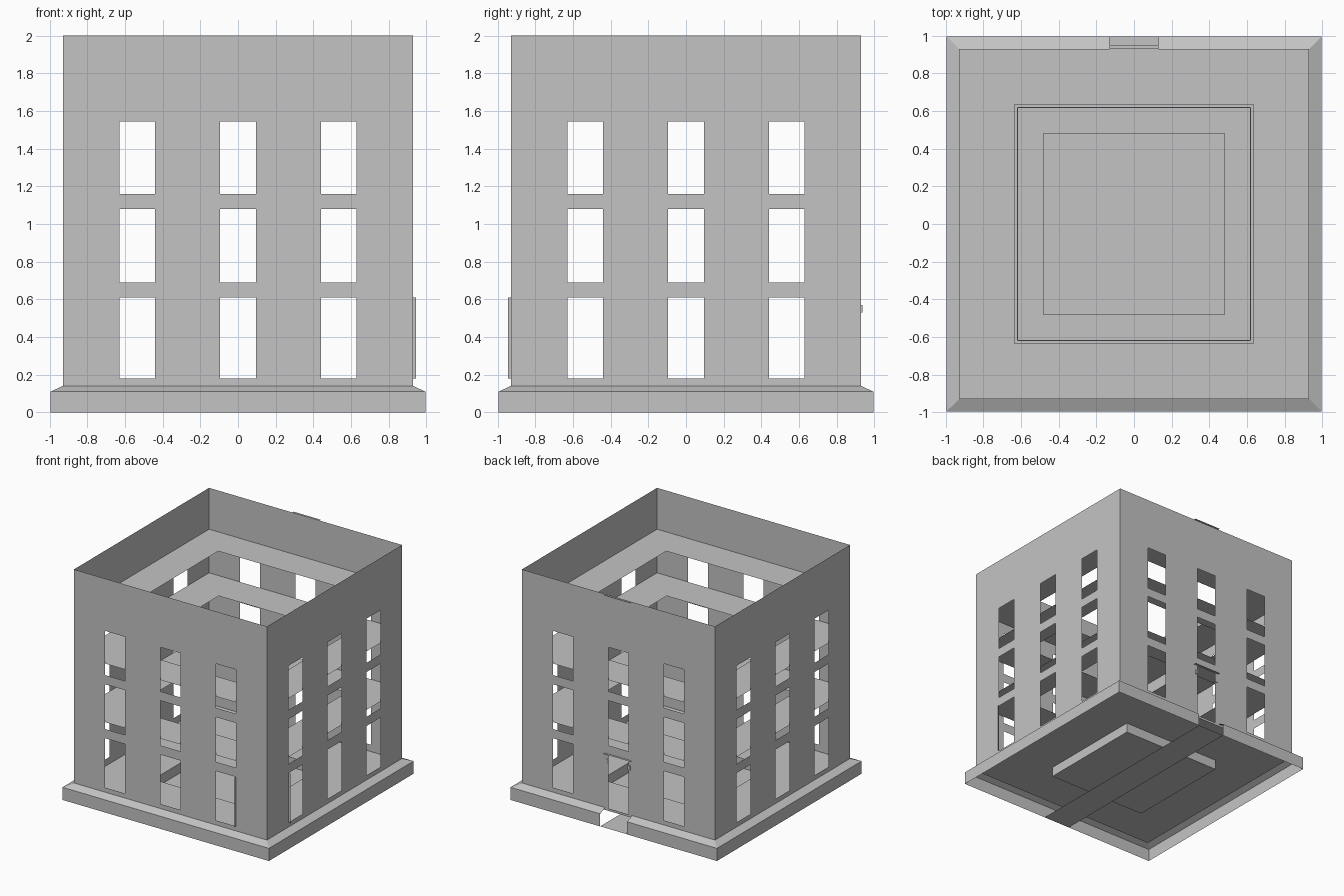
import bpy
import bmesh
from math import pi
from mathutils import Matrix

cube = bpy.data.objects.get("Cube")
if cube:
    bpy.data.objects.remove(cube, do_unlink=True)

GREY = 0.55
stone = bpy.data.materials.new("plain grey stone")
stone.use_nodes = True
stone.diffuse_color = (GREY, GREY, GREY, 1)
stone.node_tree.nodes["Principled BSDF"].inputs["Base Color"].default_value = (GREY, GREY, GREY, 1)

WALL = 0.93      # half width of the building
PLINTH = 0.995   # half width of the plinth
DOOR = 0.13      # half width of the entrance path


def finish(name, bm):
    """Weld the faces and turn them into a named object."""
    bmesh.ops.remove_doubles(bm, verts=bm.verts, dist=0.0001)
    mesh = bpy.data.meshes.new(name)
    bm.to_mesh(mesh)
    bm.free()
    mesh.materials.append(stone)
    obj = bpy.data.objects.new(name, mesh)
    bpy.context.collection.objects.link(obj)
    return obj


def quad(bm, *points):
    bm.faces.new([bm.verts.new(p) for p in points])


def sheet(bm, x0, x1, y0, y1, z):
    quad(bm, (x0, y0, z), (x1, y0, z), (x1, y1, z), (x0, y1, z))


def ring(bm, outer, inner, z0, z1):
    """Square band from an outer to an inner outline."""
    signs = [(-1, -1), (1, -1), (1, 1), (-1, 1)]
    for (ax, ay), (bx, by) in zip(signs, signs[1:] + signs[:1]):
        quad(bm, (ax * outer, ay * outer, z0), (bx * outer, by * outer, z0),
             (bx * inner, by * inner, z1), (ax * inner, ay * inner, z1))


# Four thin walls, each with a grid of window openings
columns = [-WALL, -0.63, -0.44, -0.095, 0.095, 0.44, 0.63, WALL]
rows = [0.14, 0.18, 0.61, 0.69, 1.08, 1.16, 1.545, 2.0]
for index, side in enumerate(["front", "left", "back", "right"]):
    bm = bmesh.new()
    for i, (x0, x1) in enumerate(zip(columns, columns[1:])):
        for j, (z0, z1) in enumerate(zip(rows, rows[1:])):
            window = i % 2 == 1 and j % 2 == 1
            doorway = side == "back" and i == 3 and j == 0
            if not window and not doorway:
                quad(bm, (x0, -WALL, z0), (x1, -WALL, z0), (x1, -WALL, z1), (x0, -WALL, z1))
    bm.transform(Matrix.Rotation(index * pi / 2, 4, "Z"))
    finish(side + "_wall", bm)

# Plinth skirt with a sloped top and a gap for the entrance
bm = bmesh.new()
for index in range(4):
    spans = [(-1, 1)] if index != 2 else [(-1, -DOOR), (DOOR, 1)]
    turn = Matrix.Rotation(index * pi / 2, 4, "Z")
    for a, b in spans:
        def along(t, half):
            return t * half if abs(t) == 1 else t
        profile = [(PLINTH, 0), (PLINTH, 0.11), (WALL, 0.14)]
        for (h0, z0), (h1, z1) in zip(profile, profile[1:]):
            corners = [(along(a, h0), -h0, z0), (along(b, h0), -h0, z0),
                       (along(b, h1), -h1, z1), (along(a, h1), -h1, z1)]
            made = [bm.verts.new(c) for c in corners]
            bmesh.ops.transform(bm, matrix=turn, verts=made)
            bm.faces.new(made)
finish("plinth", bm)

# Ground floor with a sunken square in the middle
PIT = 0.48
bm = bmesh.new()
ring(bm, WALL, PIT, 0.12, 0.12)
ring(bm, PIT, PIT, 0.12, 0.035)
sheet(bm, -PIT, PIT, -PIT, PIT, 0.035)
ring(bm, WALL, WALL, 0.12, 0.14)
finish("ground_floor", bm)

# Entrance path running under the building
bm = bmesh.new()
sheet(bm, -DOOR, DOOR, -PLINTH, PLINTH, 0.001)
finish("entrance_path", bm)

# Upper galleries around the open middle
for name, inner, z in [("first_gallery", 0.615, 0.75),
                       ("second_gallery", 0.62, 1.26),
                       ("roof_ring", 0.635, 1.64)]:
    bm = bmesh.new()
    ring(bm, WALL, inner, z, z)
    finish(name, bm)

# Door canopy with two small brackets, and the coping above it
bm = bmesh.new()
sheet(bm, -DOOR, DOOR, WALL, WALL + 0.02, 0.615)
finish("door_canopy", bm)
for name, s in [("left_bracket", 1), ("right_bracket", -1)]:
    bm = bmesh.new()
    bmesh.ops.create_cube(bm, size=1, matrix=Matrix.Translation((s * 0.105, WALL + 0.003, 0.55))
                          @ Matrix.Diagonal((0.02, 0.01, 0.04, 1)))
    finish(name, bm)
bm = bmesh.new()
sheet(bm, -DOOR, DOOR, WALL, WALL + 0.02, 1.999)
finish("back_coping", bm)

# Narrow fins on the ground windows beside the front left corner
LIP = WALL + 0.015
bm = bmesh.new()
quad(bm, (0.63, -WALL, 0.18), (0.63, -LIP, 0.18), (0.63, -LIP, 0.61), (0.63, -WALL, 0.61))
finish("front_window_fin", bm)
bm = bmesh.new()
quad(bm, (WALL, -0.63, 0.18), (LIP, -0.63, 0.18), (LIP, -0.63, 0.61), (WALL, -0.63, 0.61))
finish("side_window_fin", bm)
